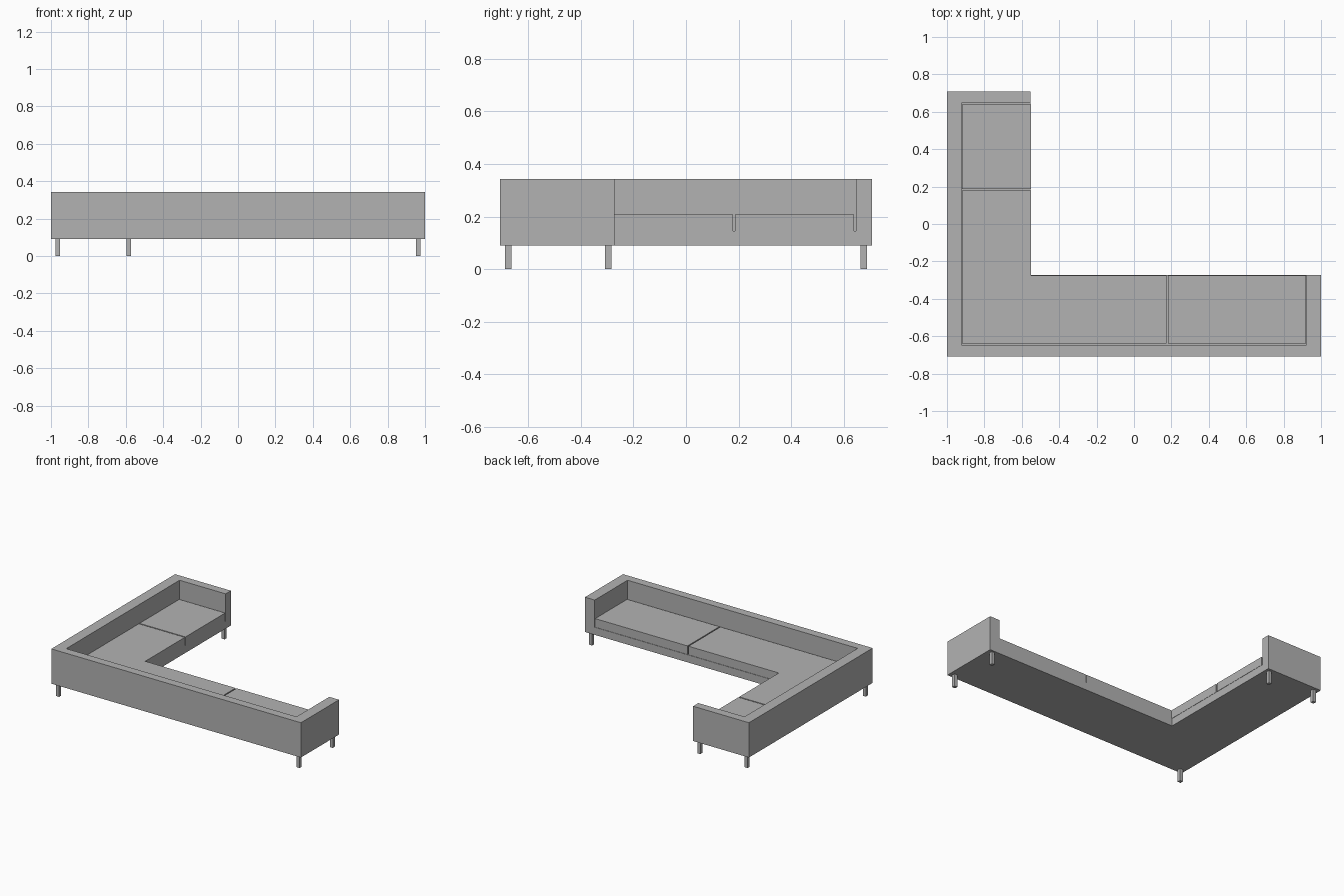
import bpy
import bmesh

if "Cube" in bpy.data.objects:
    bpy.data.objects.remove(bpy.data.objects["Cube"])

# Single upholstery colour
grey = bpy.data.materials.new("warm_grey")
grey.use_nodes = True
COLOUR = (0.45, 0.45, 0.45, 1)
grey.diffuse_color = COLOUR
grey.node_tree.nodes["Principled BSDF"].inputs["Base Color"].default_value = COLOUR


def prism(name, outline, z0, z1):
    """Extrude a counter-clockwise plan outline from z0 up to z1."""
    bm = bmesh.new()
    face = bm.faces.new([bm.verts.new((x, y, z0)) for x, y in outline])
    top = bmesh.ops.extrude_face_region(bm, geom=[face])["geom"]
    verts = [v for v in top if isinstance(v, bmesh.types.BMVert)]
    bmesh.ops.translate(bm, verts=verts, vec=(0, 0, z1 - z0))
    bmesh.ops.recalc_face_normals(bm, faces=bm.faces)
    mesh = bpy.data.meshes.new(name)
    bm.to_mesh(mesh)
    bm.free()
    mesh.materials.append(grey)
    obj = bpy.data.objects.new(name, mesh)
    bpy.context.collection.objects.link(obj)
    return obj


def rect(x0, x1, y0, y1):
    return [(x0, y0), (x1, y0), (x1, y1), (x0, y1)]


def ell(x0, x1, x2, y0, y1, y2):
    """L outline with its inner corner at (x1, y1)."""
    return [(x0, y0), (x2, y0), (x2, y1), (x1, y1), (x1, y2), (x0, y2)]


# Main plan dimensions
W, D = 1.0, 0.708            # half extents
IX, IY = -0.553, -0.272      # inner corner of the L
WX, WY = 0.922, 0.648        # inner faces of backs and arms
FLOOR, SEAT, CUSHION, TOP = 0.09, 0.145, 0.207, 0.342

# Base platform
prism("seat_base", ell(-W, IX, W, -D, IY, D), FLOOR, SEAT)

# Backs and arms as one continuous wall
wall = [(-W, -D), (W, -D), (W, IY), (WX, IY), (WX, -WY),
        (-WX, -WY), (-WX, WY), (IX, WY), (IX, D), (-W, D)]
prism("back_and_arms", wall, SEAT, TOP)

# Seat cushions, with narrow gaps between them
G = 0.008
CX, CY = 0.173, 0.178        # ends of the corner cushion
EX, EY = IX + 0.002, IY - 0.003
prism("corner_cushion", ell(-WX + 0.003, EX, CX, -WY + G, EY, CY), SEAT, CUSHION)
prism("left_cushion", rect(CX + G, WX - 0.002, -WY + G, EY), SEAT, CUSHION)
prism("back_cushion", rect(-WX + 0.003, EX, CY + G, WY - G), SEAT, CUSHION)

# Square legs under the corner and both ends
R = 0.012
LX, LY = 0.963, 0.677
feet = {
    "corner_leg": (-LX, -LY),
    "left_front_leg": (LX, -LY),
    "left_inner_leg": (LX, -0.296),
    "back_outer_leg": (-LX, LY),
    "back_inner_leg": (-0.585, LY),
}
for name, (x, y) in feet.items():
    prism(name, rect(x - R, x + R, y - R, y + R), 0, FLOOR)
